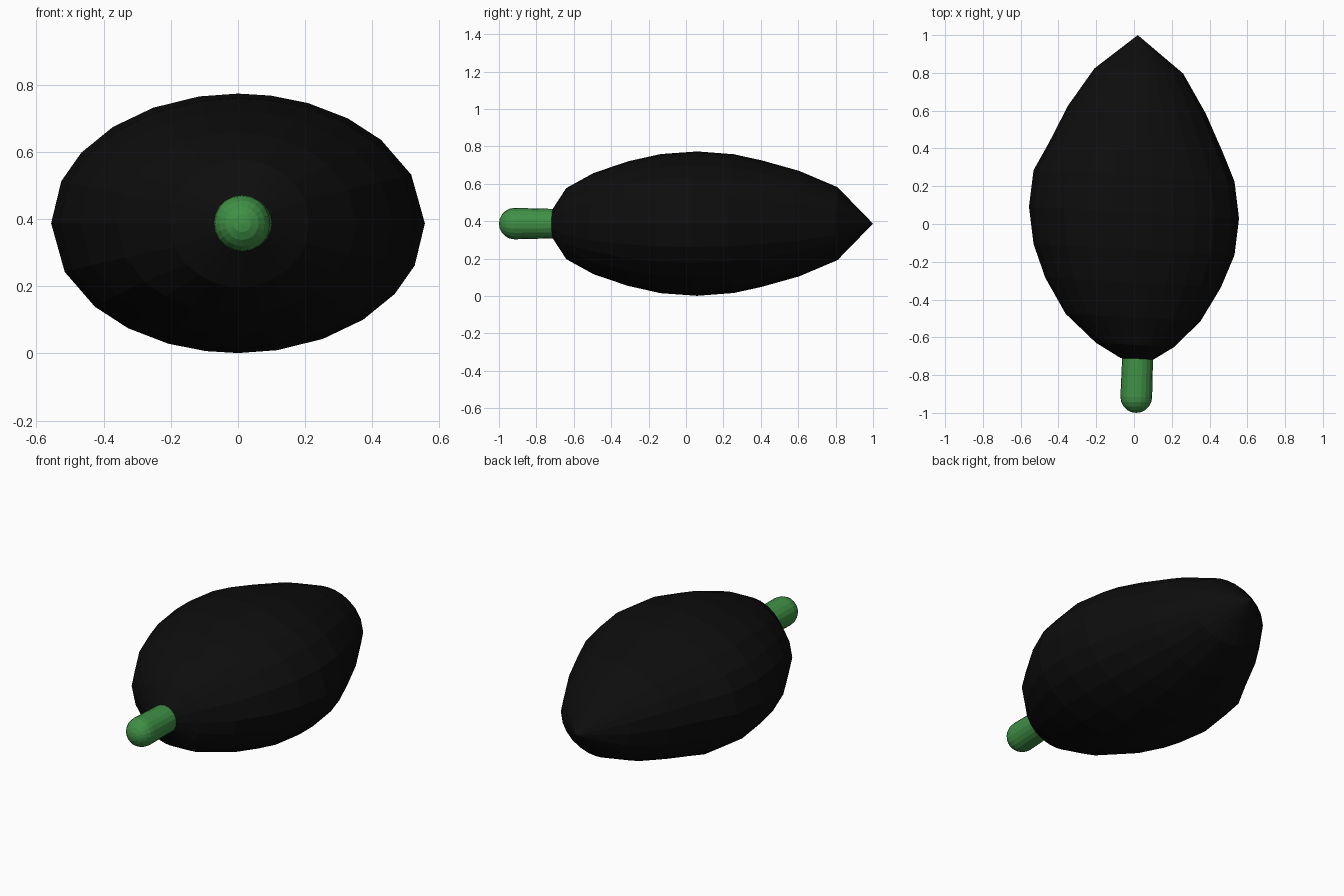
import bpy, bmesh
from math import sin, cos, radians, pi

if "Cube" in bpy.data.objects:
    bpy.data.objects.remove(bpy.data.objects["Cube"])

MID_Z = 0.387


def material(name, color):
    m = bpy.data.materials.new(name)
    m.diffuse_color = color
    m.use_nodes = True
    m.node_tree.nodes["Principled BSDF"].inputs["Base Color"].default_value = m.diffuse_color
    return m


def loft(name, stations, angles, mat, shear=0.0):
    """Loft elliptical rings (y, centre x, half width, half height) along y; zero width makes a point."""
    bm = bmesh.new()
    rings = []
    for y, cx, w, h in stations:
        if w == 0:
            rings.append([bm.verts.new((cx, y, MID_Z))])
        else:
            rings.append([bm.verts.new((cx + w * cos(a), y - shear * w * cos(a), MID_Z + h * sin(a)))
                          for a in angles])
    n = len(angles)
    for a, b in zip(rings, rings[1:]):
        for i in range(n):
            j = (i + 1) % n
            if len(a) == 1:
                bm.faces.new((a[0], b[i], b[j]))
            elif len(b) == 1:
                bm.faces.new((a[i], b[0], a[j]))
            else:
                bm.faces.new((a[i], b[i], b[j], a[j]))
    bmesh.ops.recalc_face_normals(bm, faces=bm.faces)
    me = bpy.data.meshes.new(name)
    bm.to_mesh(me)
    bm.free()
    me.materials.append(mat)
    ob = bpy.data.objects.new(name, me)
    bpy.context.collection.objects.link(ob)
    return ob


# Fruit body: pointed at the back, blunt at the stem end, slightly skewed rings
half = [0, 22, 40, 54, 68, 80, 90, 102, 117, 132, 147, 161]
body_angles = [radians(a) for a in half] + [radians(a + 180) for a in half]
body = [
    (1.0, 0.02, 0, 0),
    (0.81, 0.025, 0.235, 0.195),
    (0.605, 0.015, 0.365, 0.282),
    (0.405, 0.01, 0.46, 0.338),
    (0.255, 0.0, 0.532, 0.371),
    (0.06, 0.0, 0.556, 0.386),
    (-0.135, 0.0, 0.532, 0.372),
    (-0.31, -0.005, 0.465, 0.333),
    (-0.495, -0.005, 0.357, 0.27),
    (-0.64, 0.005, 0.207, 0.19),
    (-0.715, 0.015, 0.085, 0.075),
    (-0.70, 0.015, 0, 0),
]
loft("fruit_body", body, body_angles, material("black", (0.004, 0.004, 0.004, 1)), shear=0.056)

# Stem: round-ended rod leaning very slightly sideways
R = 0.084
stem = [(-1.0, 0.012, 0, 0)]
for k in range(1, 6):
    t = k * pi / 10
    stem.append((-1.0 + R * (1 - cos(t)), 0.012, R * sin(t), R * sin(t)))
stem += [(-0.68, 0.02, R * 0.97, R * 0.93), (-0.6, 0.022, R * 0.8, R * 0.8), (-0.58, 0.022, 0, 0)]
loft("stem", stem, [2 * pi * i / 20 for i in range(20)], material("green", (0.05, 0.28, 0.06, 1)))
